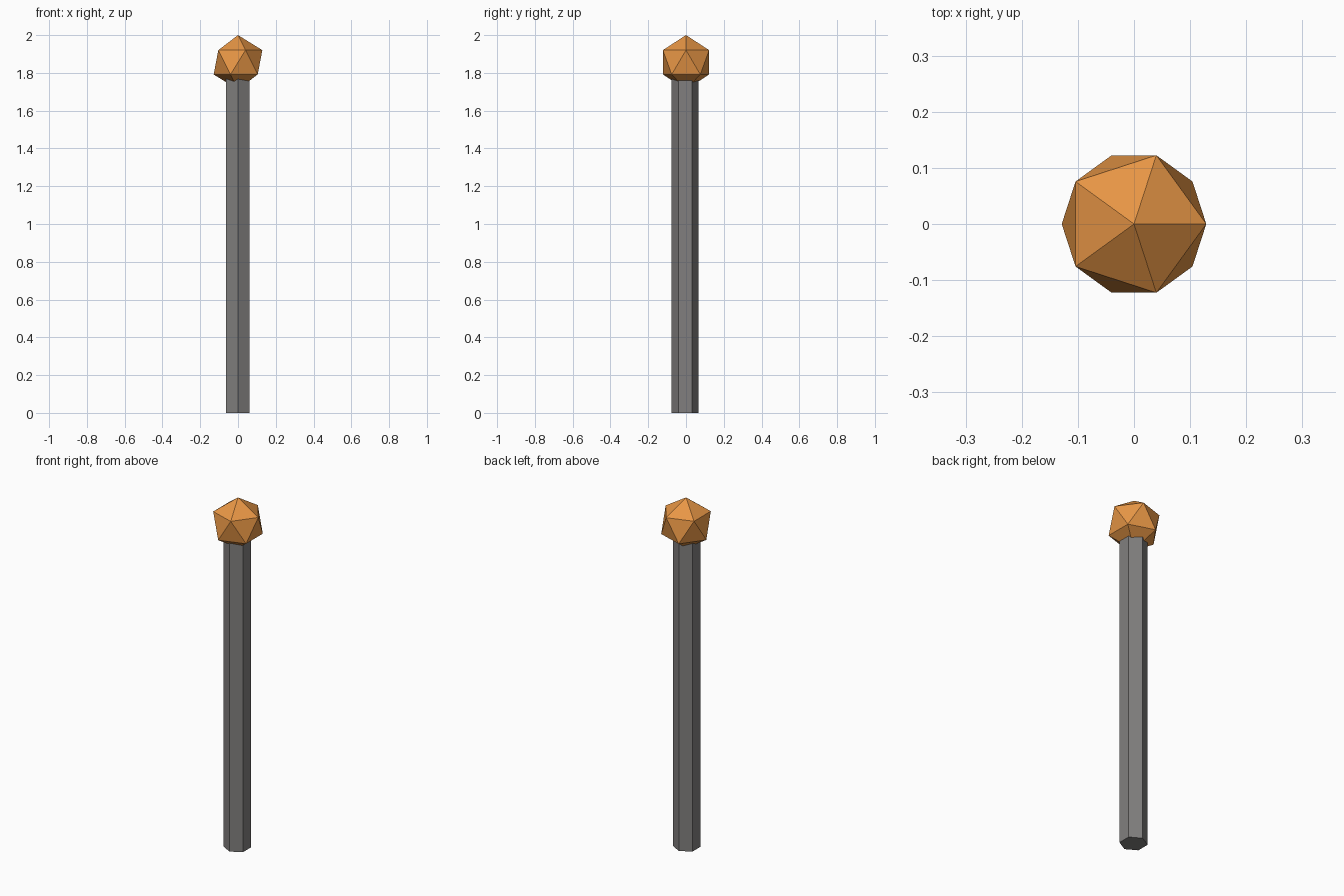
import bpy

cube = bpy.data.objects.get("Cube")
if cube:
    bpy.data.objects.remove(cube, do_unlink=True)


def make_material(name, color):
    mat = bpy.data.materials.new(name)
    mat.use_nodes = True
    mat.diffuse_color = color
    mat.node_tree.nodes["Principled BSDF"].inputs["Base Color"].default_value = color
    return mat


def finish(name, mat):
    obj = bpy.context.object
    obj.name = obj.data.name = name
    obj.data.materials.append(mat)
    bpy.ops.object.shade_flat()
    return obj


grey = make_material("Grey Metal", (0.22, 0.213, 0.21, 1))
orange = make_material("Orange", (0.8, 0.305, 0.06, 1))

# Hexagonal shaft, running a little way up into the head
shaft_top = 1.8
bpy.ops.mesh.primitive_cylinder_add(
    vertices=6, radius=0.072, depth=shaft_top, location=(-0.001, -0.005, shaft_top / 2))
finish("shaft", grey)

# Faceted head whose top point reaches the full height
head_radius = 0.144
bpy.ops.mesh.primitive_ico_sphere_add(
    subdivisions=1, radius=head_radius, location=(0, 0, 2 - head_radius))
finish("head", orange)
